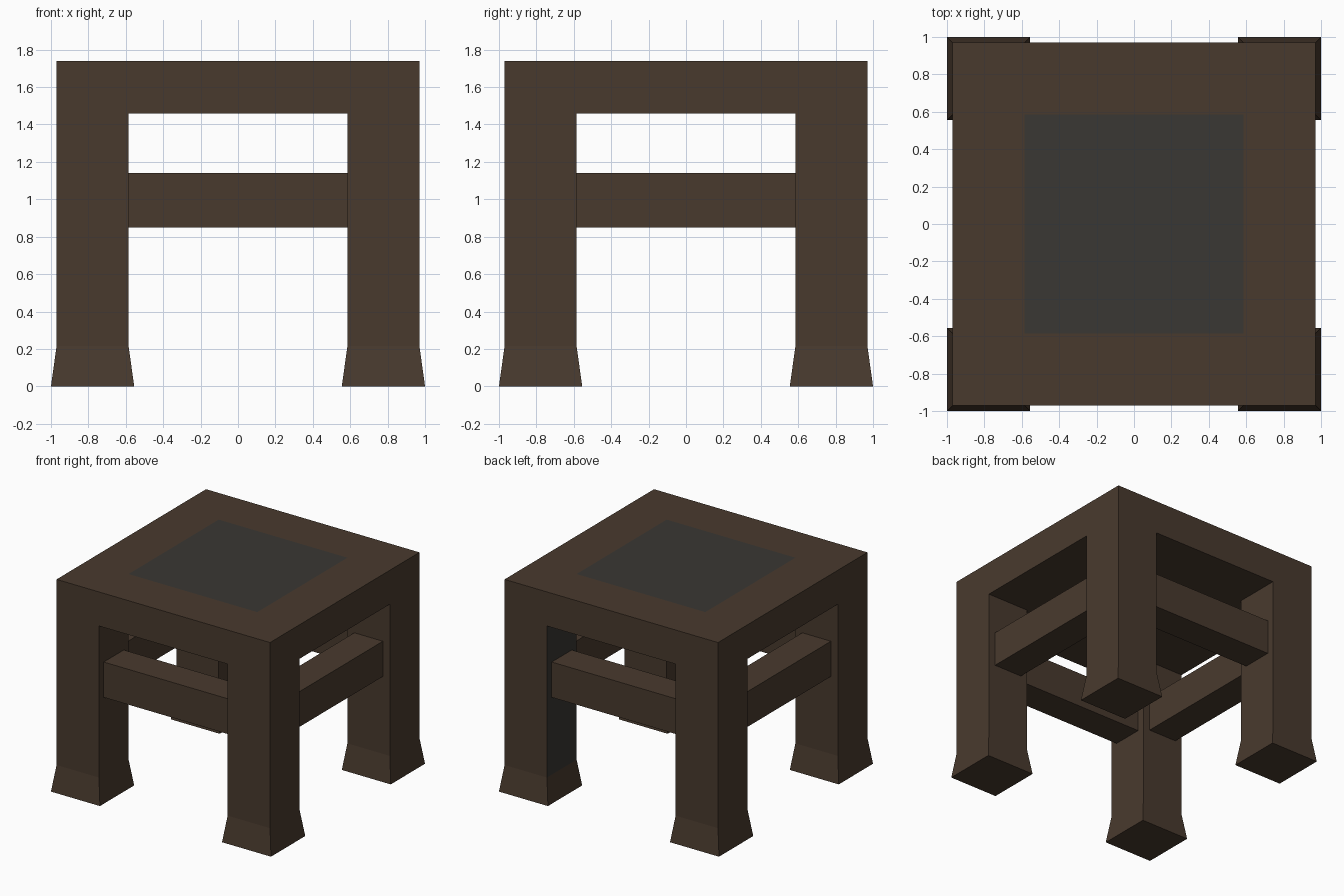
import bpy, bmesh

if "Cube" in bpy.data.objects:
    bpy.data.objects.remove(bpy.data.objects["Cube"])

OUT, INN = 0.97, 0.585            # outer and inner leg planes
MID, HALF = (OUT + INN) / 2, (OUT - INN) / 2
TOP, UNDER, FLARE = 1.74, 1.46, 0.215


def material(name, rgb):
    m = bpy.data.materials.new(name)
    m.diffuse_color = (*rgb, 1)
    m.use_nodes = True
    m.node_tree.nodes["Principled BSDF"].inputs["Base Color"].default_value = m.diffuse_color
    return m


wood = material("dark_wood", (0.066, 0.042, 0.027))
slate = material("slate", (0.041, 0.038, 0.033))


def finish(bm, name):
    bmesh.ops.recalc_face_normals(bm, faces=bm.faces)
    me = bpy.data.meshes.new(name)
    bm.to_mesh(me)
    bm.free()
    me.materials.append(wood)
    me.materials.append(slate)
    ob = bpy.data.objects.new(name, me)
    bpy.context.collection.objects.link(ob)
    return ob


def box(lo, hi):
    bm = bmesh.new()
    bmesh.ops.create_cube(bm, size=1)
    for v in bm.verts:
        v.co = [hi[i] if v.co[i] > 0 else lo[i] for i in range(3)]
    return bm


# Table top: slab with a flush slate panel inset in the upper face
bm = box((-OUT, -OUT, UNDER), (OUT, OUT, TOP))
upper = max(bm.faces, key=lambda f: f.calc_center_median().z)
bmesh.ops.inset_region(bm, faces=[upper], thickness=OUT - INN, use_even_offset=True)
upper.material_index = 1
finish(bm, "table_top")


# Legs: square posts with a flared foot, lofted from square sections
def leg(name, sx, sy):
    bm = bmesh.new()
    rings = []
    for z, h in ((0, 0.2225), (FLARE, HALF), (UNDER, HALF)):
        rings.append([bm.verts.new((sx * MID + a * h, sy * MID + b * h, z))
                      for a, b in ((-1, -1), (1, -1), (1, 1), (-1, 1))])
    bm.faces.new(rings[0])
    for r0, r1 in zip(rings, rings[1:]):
        for i in range(4):
            j = (i + 1) % 4
            f = bm.faces.new((r0[i], r0[j], r1[j], r1[i]))
            # one inner side of the back right post is slate coloured
            if sx > 0 and sy > 0 and i == 3 and r0 is rings[1]:
                f.material_index = 1
    bm.faces.new(rings[2])
    finish(bm, name)


for sy, depth in ((-1, "front"), (1, "back")):
    for sx, side in ((-1, "left"), (1, "right")):
        leg(f"{depth}_{side}_leg", sx, sy)

# Rails: four stretchers joining the legs
RZ0, RZ1, RW = 0.85, 1.14, 0.13
for s, a, b in ((-1, "front", "left"), (1, "back", "right")):
    y0, y1 = s * MID - RW, s * MID + RW
    finish(box((-INN, y0, RZ0), (INN, y1, RZ1)), a + "_rail")
    finish(box((y0, -INN, RZ0), (y1, INN, RZ1)), b + "_rail")
